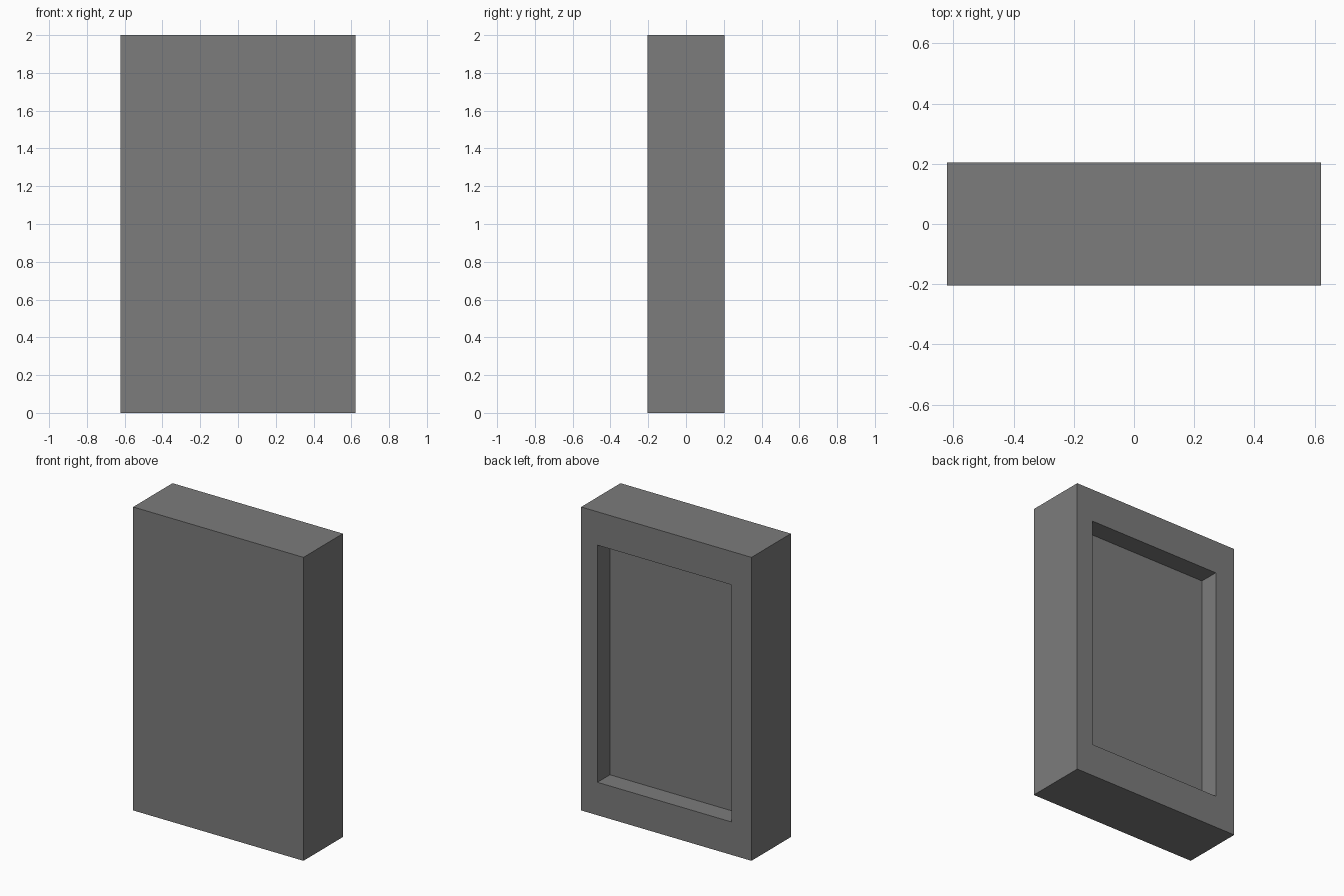
import bpy
import bmesh
from mathutils import Vector

if "Cube" in bpy.data.objects:
    bpy.data.objects.remove(bpy.data.objects["Cube"])

WIDTH, DEPTH, HEIGHT = 1.242, 0.41, 2.0
RECESS_X = (-0.475, 0.502)
RECESS_Z = (0.217, 1.78)
RECESS_DEPTH = 0.13

# Solid slab standing on the ground
bm = bmesh.new()
bmesh.ops.create_cube(bm, size=1)
bmesh.ops.scale(bm, vec=(WIDTH, DEPTH, HEIGHT), verts=bm.verts)
bmesh.ops.translate(bm, vec=(0, 0, HEIGHT / 2), verts=bm.verts)
bm.normal_update()

# Border around the opening on the back
back = max(bm.faces, key=lambda f: f.normal.y)
bmesh.ops.inset_individual(bm, faces=[back], thickness=0.1)
for v in back.verts:
    v.co = Vector((RECESS_X[v.co.x > 0], DEPTH / 2, RECESS_Z[v.co.z > HEIGHT / 2]))

# Sunken rectangular panel with straight walls
floor = bmesh.ops.extrude_discrete_faces(bm, faces=[back])["faces"][0]
bmesh.ops.translate(bm, vec=(0, -RECESS_DEPTH, 0), verts=floor.verts)
bmesh.ops.recalc_face_normals(bm, faces=bm.faces)

mesh = bpy.data.meshes.new("recessed_slab")
bm.to_mesh(mesh)
bm.free()
slab = bpy.data.objects.new("recessed_slab", mesh)
bpy.context.collection.objects.link(slab)

# Dark grey finish
dark_grey = bpy.data.materials.new("dark_grey")
dark_grey.diffuse_color = (0.2, 0.2, 0.2, 1)
dark_grey.use_nodes = True
dark_grey.node_tree.nodes["Principled BSDF"].inputs["Base Color"].default_value = dark_grey.diffuse_color
mesh.materials.append(dark_grey)
